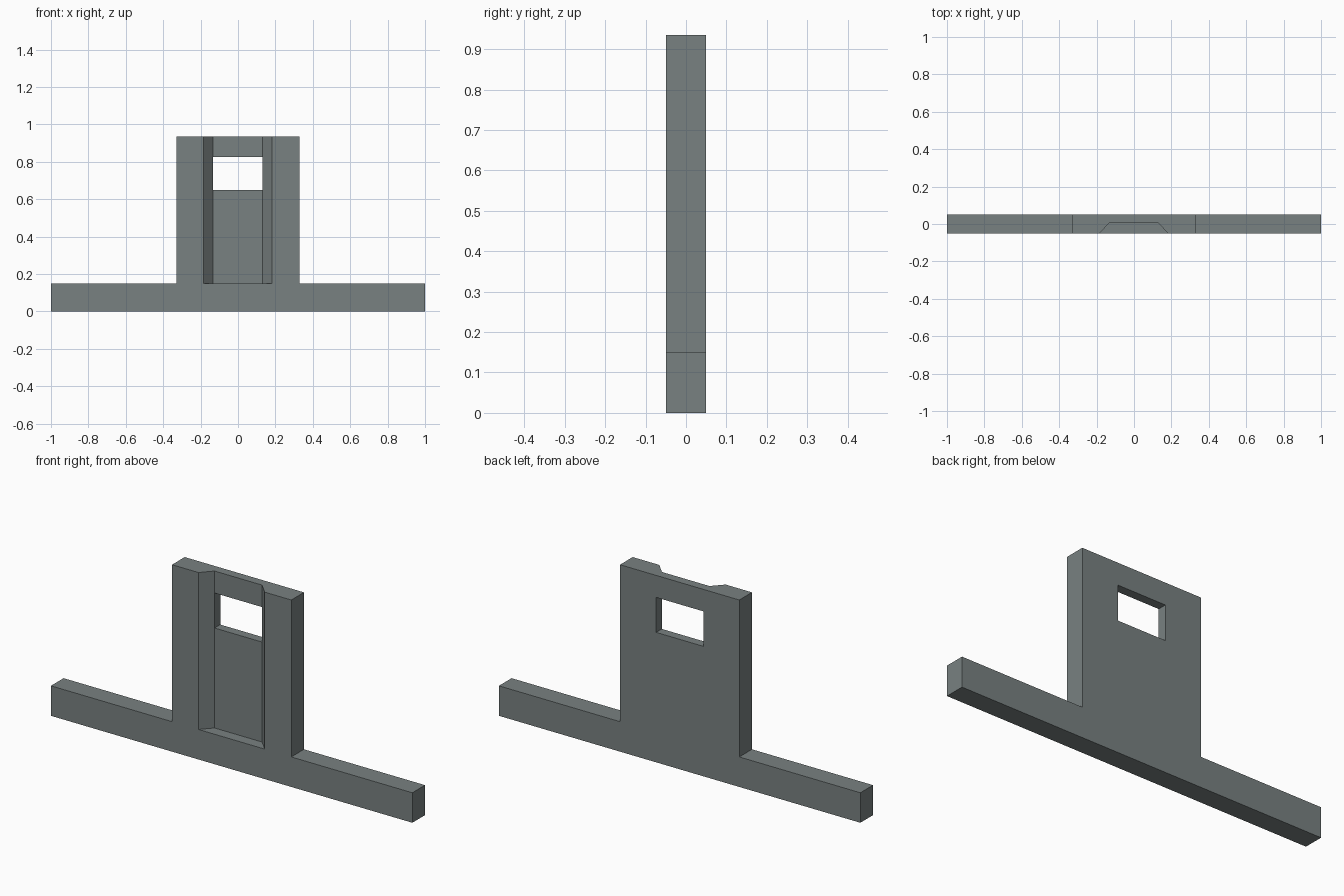
import bpy, bmesh
from mathutils import Vector

if "Cube" in bpy.data.objects:
    bpy.data.objects.remove(bpy.data.objects["Cube"])

grey = bpy.data.materials.new("slate grey")
grey.diffuse_color = (0.19, 0.22, 0.22, 1)
grey.use_nodes = True
grey.node_tree.nodes["Principled BSDF"].inputs["Base Color"].default_value = grey.diffuse_color


def prism(name, outline, sweep):
    """Extrude a closed outline along a sweep vector."""
    bm = bmesh.new()
    face = bm.faces.new([bm.verts.new(p) for p in outline])
    out = bmesh.ops.extrude_face_region(bm, geom=[face])
    moved = [v for v in out["geom"] if isinstance(v, bmesh.types.BMVert)]
    bmesh.ops.translate(bm, verts=moved, vec=Vector(sweep))
    bmesh.ops.recalc_face_normals(bm, faces=bm.faces)
    mesh = bpy.data.meshes.new(name)
    bm.to_mesh(mesh)
    bm.free()
    mesh.materials.append(grey)
    obj = bpy.data.objects.new(name, mesh)
    bpy.context.collection.objects.link(obj)
    return obj


def cut(target, cutter):
    mod = target.modifiers.new(cutter.name, "BOOLEAN")
    mod.operation = "DIFFERENCE"
    mod.solver = "EXACT"
    mod.object = cutter
    cutter.hide_render = True
    cutter.hide_viewport = True


# Wall: long low bar with an upright panel, in one piece
half = [(1, 0), (1, 0.15), (0.33, 0.15), (0.33, 0.935)]
shape = half + [(-x, z) for x, z in reversed(half)]
wall = prism("wall_panel", [(x, -0.05, z) for x, z in shape], (0, 0.1, 0))

# Front recess with splayed sides, open at the top
recess = [(-0.235, -0.105), (0.235, -0.105), (0.13, 0.005), (-0.133, 0.005)]
cut(wall, prism("recess_cutter", [(x, y, 0.15) for x, y in recess], (0, 0, 1)))

# Window opening through the recessed part
window = [(-0.133, 0.65), (0.13, 0.65), (0.13, 0.825), (-0.133, 0.825)]
cut(wall, prism("window_cutter", [(x, -0.2, z) for x, z in window], (0, 0.4, 0)))

# Bake the cuts and drop the helpers
bpy.context.view_layer.update()
baked = bpy.data.meshes.new_from_object(
    wall.evaluated_get(bpy.context.evaluated_depsgraph_get()))
wall.modifiers.clear()
wall.data = baked
for name in ("recess_cutter", "window_cutter"):
    bpy.data.objects.remove(bpy.data.objects[name])
